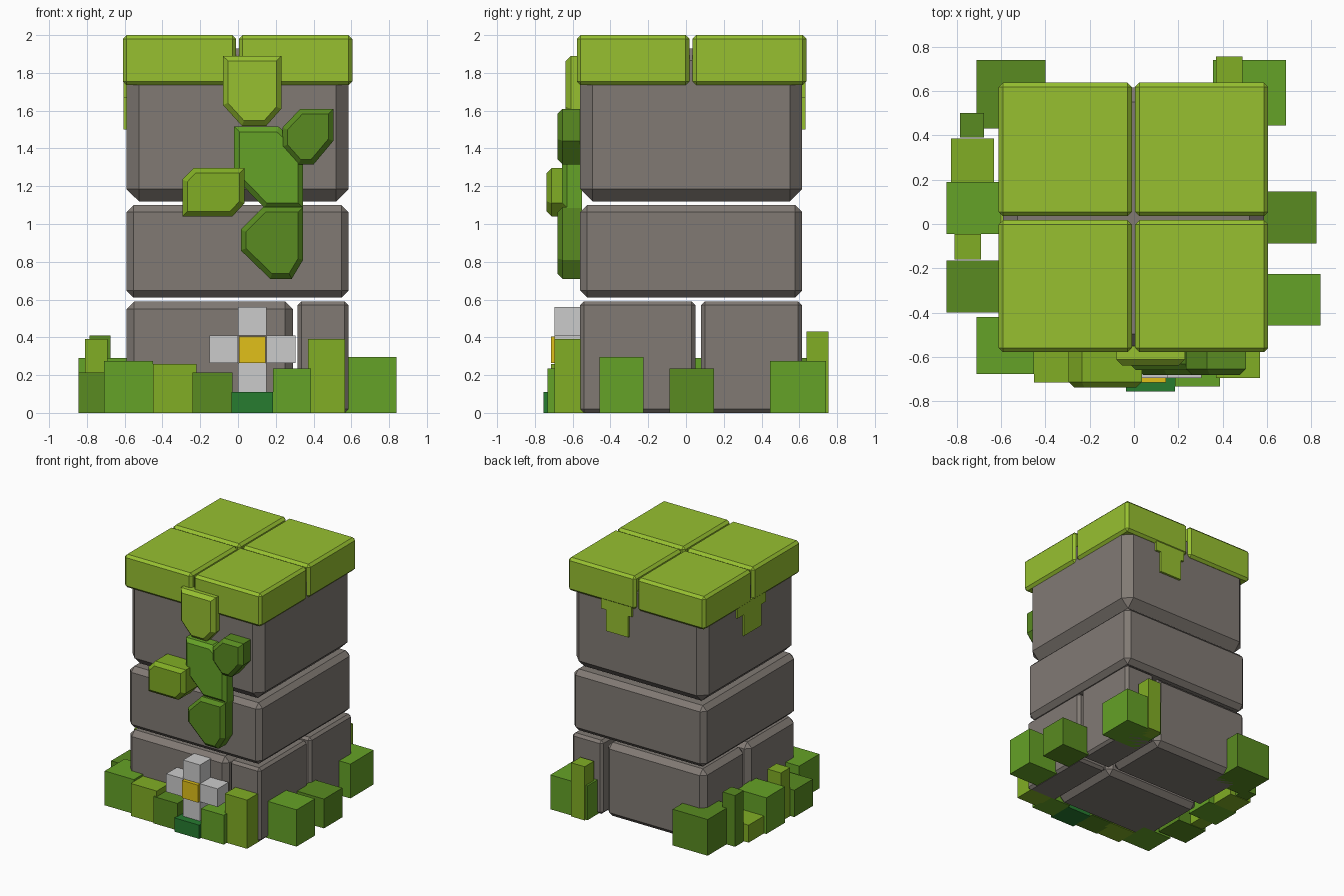
import bpy, bmesh
from mathutils import Vector

if "Cube" in bpy.data.objects:
    bpy.data.objects.remove(bpy.data.objects["Cube"])


def material(name, rgb):
    m = bpy.data.materials.new(name)
    m.diffuse_color = (*rgb, 1)
    m.use_nodes = True
    m.node_tree.nodes["Principled BSDF"].inputs["Base Color"].default_value = m.diffuse_color
    return m


STONE = material("stone", (0.22, 0.195, 0.175))
MOSS = material("moss", (0.31, 0.53, 0.03))
LIGHT = material("light_leaf", (0.22, 0.42, 0.018))
GREEN = material("green_leaf", (0.13, 0.36, 0.02))
DARK = material("dark_leaf", (0.10, 0.26, 0.015))
STEM = material("stem", (0.02, 0.2, 0.03))
YELLOW = material("yellow", (0.75, 0.53, 0.01))


def finish(name, bm, mat):
    bmesh.ops.recalc_face_normals(bm, faces=bm.faces)
    me = bpy.data.meshes.new(name)
    bm.to_mesh(me)
    bm.free()
    if mat:
        me.materials.append(mat)
    ob = bpy.data.objects.new(name, me)
    bpy.context.collection.objects.link(ob)
    return ob


def block(name, x, y, z, mat=None, bevel=0):
    """Box from (min, max) ranges with a flat chamfer."""
    bm = bmesh.new()
    bmesh.ops.create_cube(bm, size=1)
    for v in bm.verts:
        v.co = Vector([(r[0] + r[1]) / 2 + c * (r[1] - r[0])
                       for c, r in zip(v.co, (x, y, z))])
    if bevel:
        bmesh.ops.bevel(bm, geom=bm.edges[:], offset=bevel, segments=1,
                        profile=0.5, affect='EDGES')
    return finish(name, bm, mat)


def leaf(name, profile, front, mat, back=-0.55, bevel=0.027):
    """Front-view outline extruded forward, front rim chamfered."""
    bm = bmesh.new()
    face = bm.faces.new([bm.verts.new((px, back, pz)) for px, pz in profile])
    ext = bmesh.ops.extrude_face_region(bm, geom=[face], use_keep_orig=True)["geom"]
    for v in ext:
        if isinstance(v, bmesh.types.BMVert):
            v.co.y = front
    rim = [e for e in bm.edges if all(abs(v.co.y - front) < 1e-5 for v in e.verts)]
    bmesh.ops.recalc_face_normals(bm, faces=bm.faces)
    bmesh.ops.bevel(bm, geom=rim, offset=bevel, segments=1, profile=0.5,
                    affect='EDGES')
    return finish(name, bm, mat)


# Stone pillar
block("upper_stone", (-0.59, 0.585), (-0.56, 0.615), (1.12, 1.93), STONE, 0.065)
block("middle_stone", (-0.59, 0.585), (-0.56, 0.615), (0.61, 1.10), STONE, 0.037)
for side, xr in (("left", (-0.59, 0.29)), ("right", (0.315, 0.585))):
    for end, yr in (("front", (-0.56, 0.05)), ("back", (0.08, 0.613))):
        bev = 0.02 if side == "right" else 0.04
        block(f"base_stone_{side}_{end}", xr, yr, (0, 0.59), STONE, bev)

# Moss cap
for xr in ((-0.61, -0.01), (0.005, 0.605)):
    for yr in ((-0.578, 0.018), (0.035, 0.638)):
        block("moss_cap", xr, yr, (1.735, 2.0), MOSS, 0.02)

# Moss drips below the cap on the back and left
block("back_drip_wide", (0.04, 0.31), (0.60, 0.633), (1.67, 1.76), MOSS)
block("back_drip_narrow", (0.07, 0.265), (0.60, 0.633), (1.50, 1.67), MOSS)
block("left_drip_wide", (-0.605, -0.57), (-0.15, 0.21), (1.67, 1.76), MOSS)
block("left_drip_narrow", (-0.605, -0.57), (-0.09, 0.13), (1.50, 1.67), MOSS)

# Hanging vine leaves on the front
leaf("vine_top", [(-0.08, 1.89), (0.23, 1.89), (0.23, 1.61), (0.15, 1.52),
                  (0.02, 1.52), (-0.08, 1.63)], -0.637, MOSS)
leaf("vine_middle", [(-0.02, 1.515), (0.215, 1.515), (0.345, 1.40), (0.345, 1.085),
                     (0.14, 1.085), (-0.02, 1.25)], -0.657, GREEN)
leaf("vine_right", [(0.235, 1.51), (0.33, 1.61), (0.505, 1.61), (0.505, 1.44),
                    (0.40, 1.315), (0.32, 1.315), (0.235, 1.41)], -0.68, DARK)
leaf("vine_left", [(-0.295, 1.235), (-0.235, 1.297), (0.035, 1.297), (0.035, 1.11),
                   (-0.03, 1.04), (-0.295, 1.04)], -0.738, LIGHT)
leaf("vine_bottom", [(0.015, 0.97), (0.135, 1.09), (0.345, 1.09), (0.345, 0.81),
                     (0.285, 0.71), (0.17, 0.71), (0.015, 0.86)], -0.68, DARK)

# Flower
for xr, zr in (((0, 0.15), (0.41, 0.56)), ((0, 0.15), (0.11, 0.265)),
               ((-0.15, 0), (0.265, 0.41)), ((0.15, 0.305), (0.265, 0.41))):
    block("petal", xr, (-0.695, -0.555), zr)
block("flower_centre", (0.005, 0.145), (-0.715, -0.56), (0.265, 0.405), YELLOW)
block("flower_stem", (-0.035, 0.185), (-0.755, -0.555), (0, 0.11), STEM)

# Grass tufts around the base: x range, y range, height, colour
TUFTS = [
    ((-0.71, -0.40), (0.43, 0.74), 0.29, DARK),
    ((-0.785, -0.675), (0.39, 0.50), 0.41, DARK),
    ((-0.825, -0.63), (0.19, 0.385), 0.14, LIGHT),
    ((-0.845, -0.58), (-0.045, 0.19), 0.29, GREEN),
    ((-0.81, -0.69), (-0.16, -0.045), 0.39, LIGHT),
    ((-0.845, -0.58), (-0.40, -0.165), 0.215, DARK),
    ((-0.71, -0.45), (-0.675, -0.42), 0.275, GREEN),
    ((-0.45, -0.22), (-0.715, -0.53), 0.26, LIGHT),
    ((-0.24, -0.03), (-0.725, -0.53), 0.215, DARK),
    ((0.185, 0.387), (-0.733, -0.53), 0.235, GREEN),
    ((0.37, 0.567), (-0.695, -0.53), 0.39, LIGHT),
    ((0.57, 0.84), (-0.458, -0.225), 0.295, GREEN),
    ((0.57, 0.823), (-0.087, 0.147), 0.235, DARK),
    ((0.355, 0.685), (0.445, 0.74), 0.275, GREEN),
    ((0.37, 0.49), (0.637, 0.755), 0.43, LIGHT),
]
for xr, yr, h, mat in TUFTS:
    block("grass_tuft", xr, yr, (0, h), mat)
